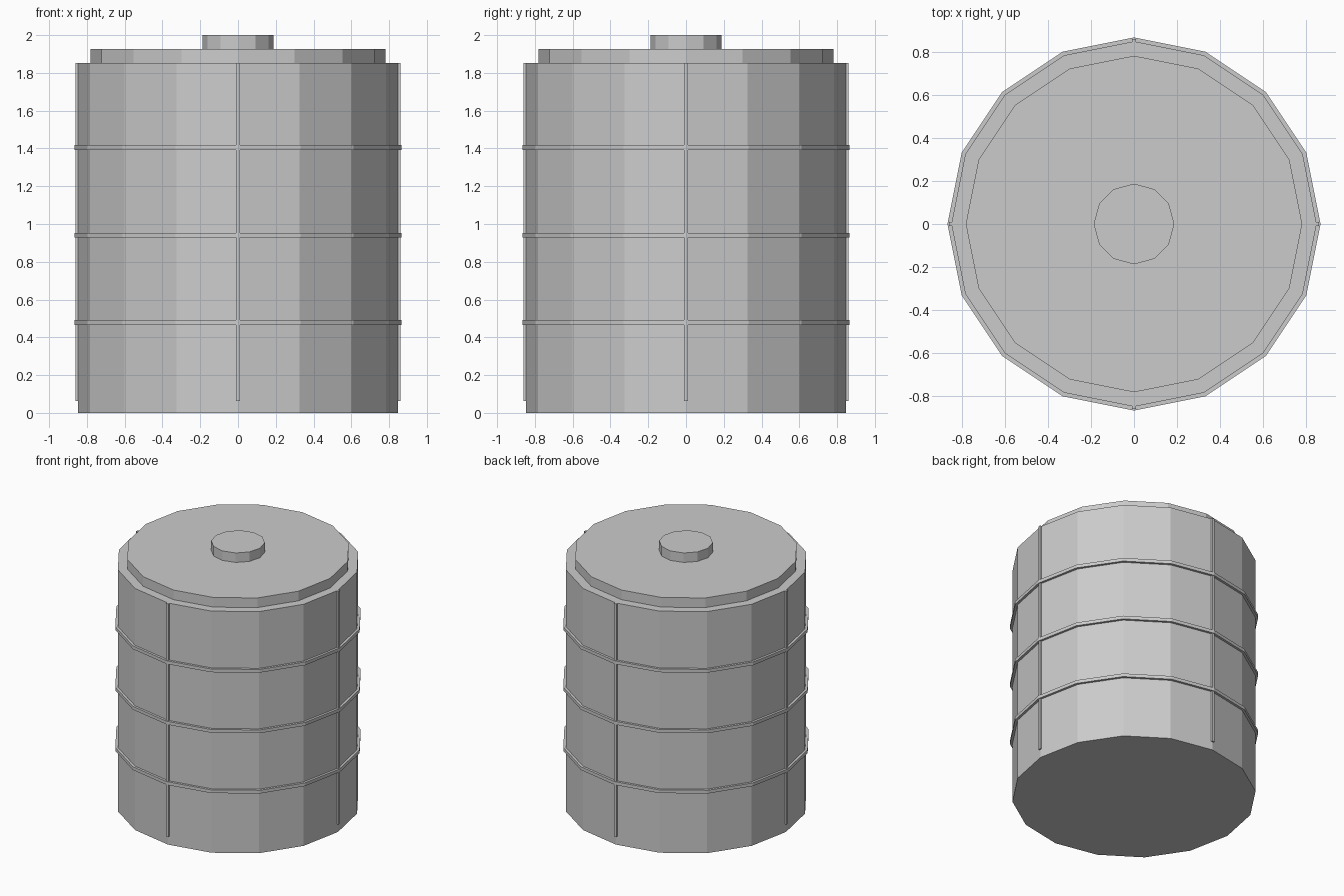
import bpy, bmesh
from math import pi, cos, sin

if "Cube" in bpy.data.objects:
    bpy.data.objects.remove(bpy.data.objects["Cube"])


def finish(name, bm):
    bmesh.ops.recalc_face_normals(bm, faces=bm.faces)
    mesh = bpy.data.meshes.new(name)
    bm.to_mesh(mesh)
    bm.free()
    obj = bpy.data.objects.new(name, mesh)
    bpy.context.collection.objects.link(obj)
    return obj


def lathe(name, profile, sides, closed_loop=False):
    """Spin (radius, z) points; a vertex always lies on +x."""
    bm = bmesh.new()
    rows = [[bm.verts.new((r * cos(2 * pi * i / sides), r * sin(2 * pi * i / sides), z))
             for i in range(sides)] for r, z in profile]
    pairs = list(zip(rows, rows[1:]))
    if closed_loop:
        pairs.append((rows[-1], rows[0]))
    else:
        bm.faces.new(rows[0])
        bm.faces.new(rows[-1])
    for a, b in pairs:
        for i in range(sides):
            j = (i + 1) % sides
            bm.faces.new((a[i], a[j], b[j], b[i]))
    return finish(name, bm)


BODY_R, BODY_TOP, LID_TOP = 0.848, 1.853, 1.927

# Barrel body, lid and filler cap
lathe("tank_body", [(BODY_R, 0), (BODY_R, BODY_TOP)], 16)
lathe("lid", [(0.781, BODY_TOP), (0.781, LID_TOP)], 16)
lathe("cap", [(0.187, LID_TOP), (0.187, 2.0)], 12)

# Horizontal hoops
for n, z in enumerate((0.478, 0.941, 1.405)):
    lo, hi = z - 0.0125, z + 0.0125
    lathe(f"hoop_{n + 1}", [(BODY_R - 0.004, lo), (0.866, lo),
                            (0.866, hi), (BODY_R - 0.004, hi)], 16, True)

# Vertical seams on the four sides
for n in range(4):
    bm = bmesh.new()
    bmesh.ops.create_cube(bm, size=1)
    for v in bm.verts:
        v.co.x = 0.85 + v.co.x * 0.019
        v.co.y *= 0.02
        v.co.z = 0.9585 + v.co.z * 1.789
    seam = finish(f"seam_{n + 1}", bm)
    seam.rotation_euler.z = n * pi / 2
